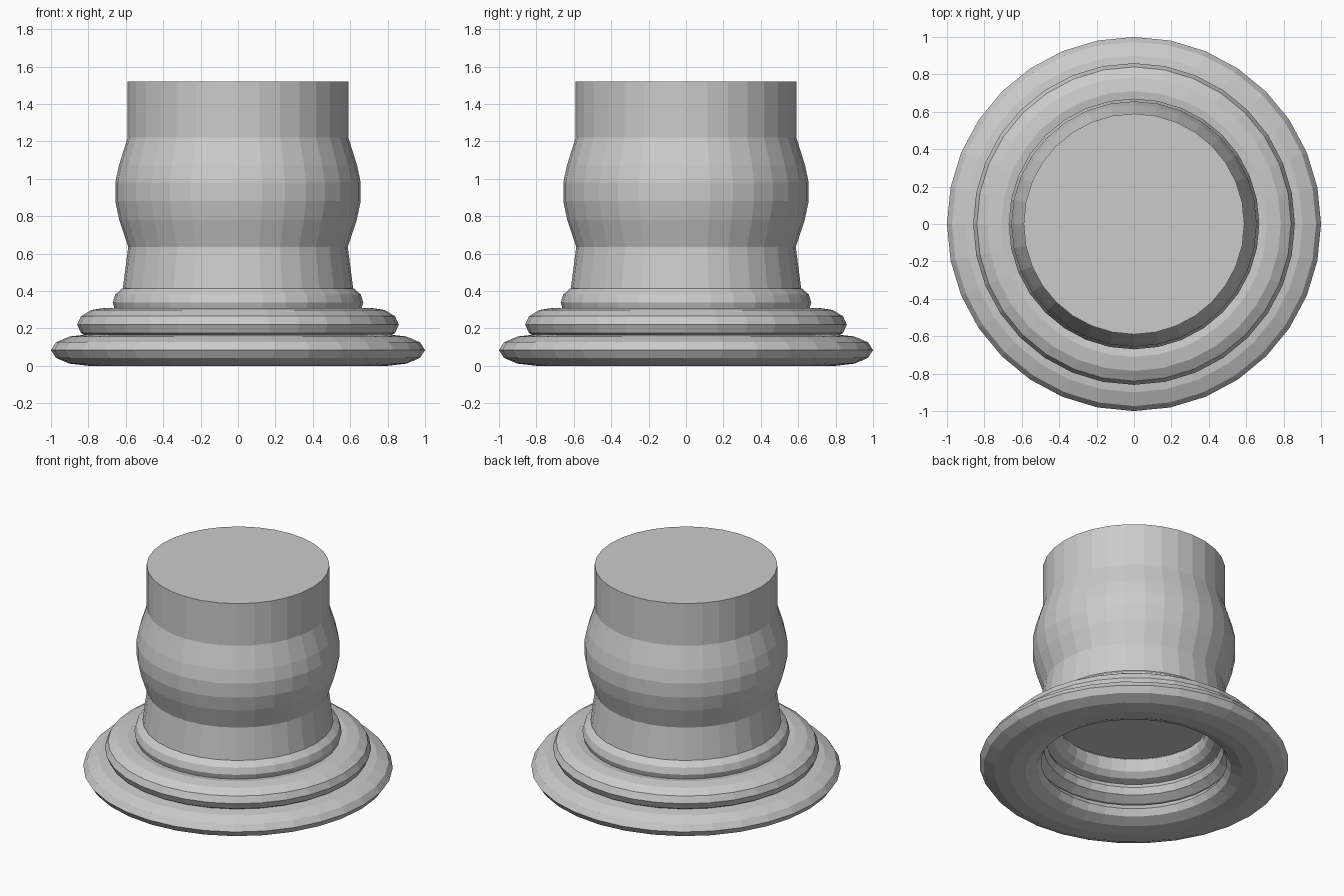
import bpy, bmesh, math

if "Cube" in bpy.data.objects:
    bpy.data.objects.remove(bpy.data.objects["Cube"])

SIDES = 32

stone = bpy.data.materials.new("stone_grey")
stone.diffuse_color = (0.6, 0.6, 0.6, 1)
stone.use_nodes = True
stone.node_tree.nodes["Principled BSDF"].inputs["Base Color"].default_value = stone.diffuse_color


def lathe(name, profile, closed):
    """Spin (radius, z) points round z; closed makes a ring, otherwise the ends are capped."""
    bm = bmesh.new()
    loops = []
    for r, z in profile:
        loops.append([bm.verts.new((r * math.cos(2 * math.pi * i / SIDES),
                                    r * math.sin(2 * math.pi * i / SIDES), z))
                      for i in range(SIDES)])
    count = len(loops)
    for k in range(count if closed else count - 1):
        a, b = loops[k], loops[(k + 1) % count]
        for i in range(SIDES):
            j = (i + 1) % SIDES
            bm.faces.new((a[i], a[j], b[j], b[i]))
    if not closed:
        bm.faces.new(loops[0])
        bm.faces.new(loops[-1])
    bmesh.ops.recalc_face_normals(bm, faces=bm.faces)
    mesh = bpy.data.meshes.new(name)
    bm.to_mesh(mesh)
    bm.free()
    mesh.materials.append(stone)
    obj = bpy.data.objects.new(name, mesh)
    bpy.context.collection.objects.link(obj)
    return obj


def ring(name, radius, z, width, height, steps=12):
    """Flattened torus with half-width and half-height of its section."""
    section = [(radius + width * math.cos(2 * math.pi * k / steps),
                z + height * math.sin(2 * math.pi * k / steps)) for k in range(steps)]
    return lathe(name, section, True)


# Three stacked base mouldings, open through the middle
ring("lower_base_ring", 0.80, 0.084, 0.20, 0.084)
ring("middle_base_ring", 0.71, 0.22, 0.15, 0.09)
ring("upper_base_ring", 0.57, 0.337, 0.10, 0.088)

# Column shaft: flared foot, rounded bulge, straight neck
lathe("shaft", [(0.617, 0.405), (0.587, 0.635), (0.635, 0.78), (0.656, 0.88),
                (0.656, 0.98), (0.637, 1.07), (0.59, 1.22), (0.59, 1.52)], False)
